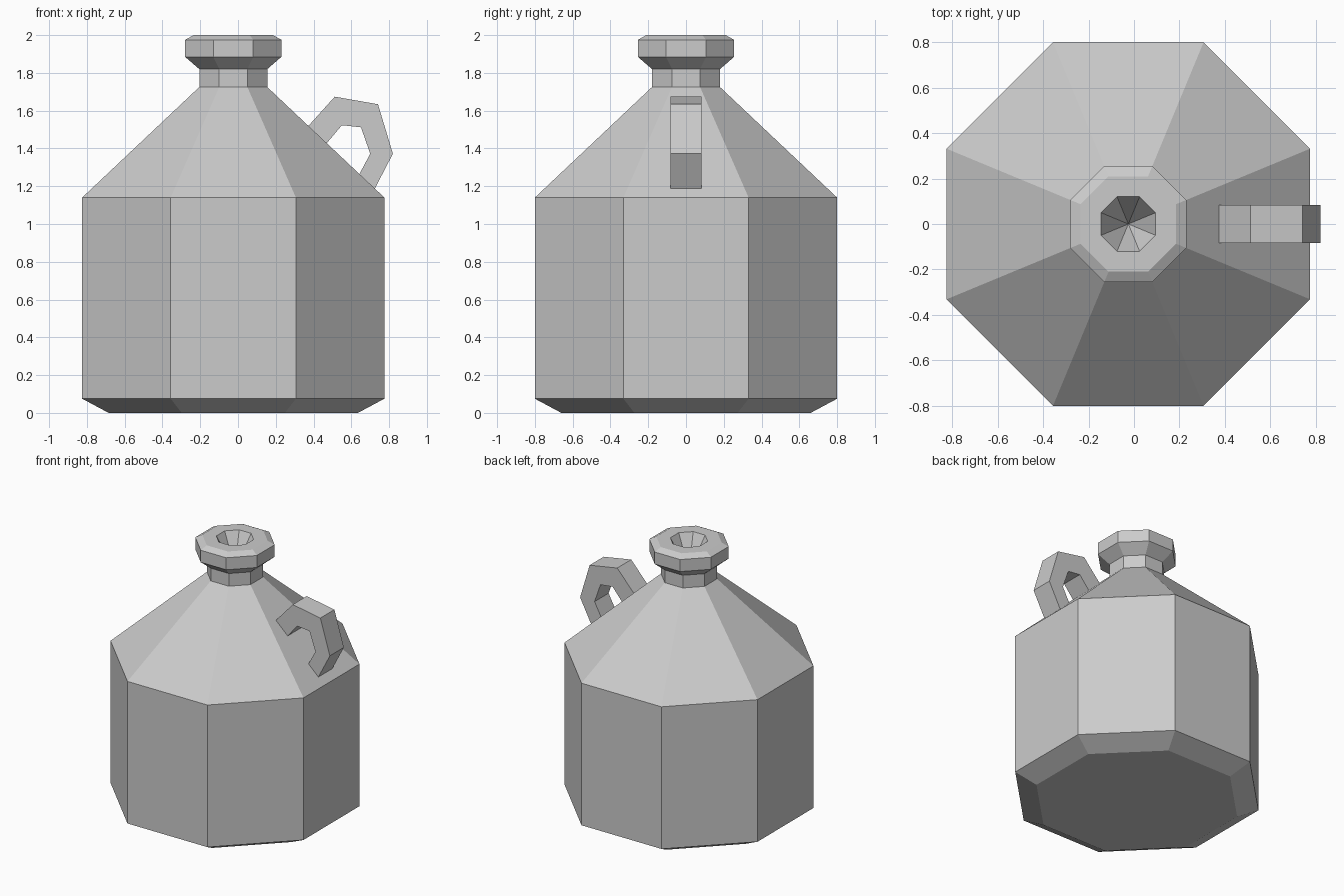
import bpy, bmesh, math

if "Cube" in bpy.data.objects:
    bpy.data.objects.remove(bpy.data.objects["Cube"])

SIDES = 8
CX = -0.025


def finish(bm, name):
    bmesh.ops.recalc_face_normals(bm, faces=bm.faces)
    mesh = bpy.data.meshes.new(name)
    bm.to_mesh(mesh)
    bm.free()
    obj = bpy.data.objects.new(name, mesh)
    bpy.context.collection.objects.link(obj)
    return obj


# Jug: octagonal rings (flat-to-flat half width, height), from base to mouth
profile = [(0.66, 0), (0.80, 0.075), (0.80, 1.14), (0.18, 1.725), (0.18, 1.82),
           (0.255, 1.885), (0.255, 1.975), (0.21, 2.0), (0.12, 2.0)]
bm = bmesh.new()
rings = []
for half, z in profile:
    r = half / math.cos(math.pi / SIDES)
    angles = [(i + 0.5) * math.tau / SIDES for i in range(SIDES)]
    rings.append([bm.verts.new((CX + r * math.cos(a), r * math.sin(a), z)) for a in angles])
bm.faces.new(rings[0])
for low, high in zip(rings, rings[1:]):
    for i in range(SIDES):
        j = (i + 1) % SIDES
        bm.faces.new((low[i], low[j], high[j], high[i]))
# Tapered mouth hole
tip = bm.verts.new((CX, 0, 1.76))
for i in range(SIDES):
    bm.faces.new((rings[-1][i], rings[-1][(i + 1) % SIDES], tip))
finish(bm, "jug_body")

# Finger loop handle: outer and inner outlines joined into a square-section strap
outer = [(0.36, 1.505), (0.512, 1.674), (0.741, 1.634), (0.82, 1.372), (0.718, 1.175)]
inner = [(0.46, 1.416), (0.55, 1.523), (0.651, 1.512), (0.70, 1.372), (0.635, 1.25)]
bm = bmesh.new()
sections = []
for o, n in zip(outer, inner):
    sections.append([bm.verts.new((x, y, z)) for (x, z), y in
                     ((o, -0.083), (o, 0.083), (n, 0.083), (n, -0.083))])
for a, b in zip(sections, sections[1:]):
    for i in range(4):
        j = (i + 1) % 4
        bm.faces.new((a[i], a[j], b[j], b[i]))
bm.faces.new(sections[0])
bm.faces.new(sections[-1])
finish(bm, "handle")
